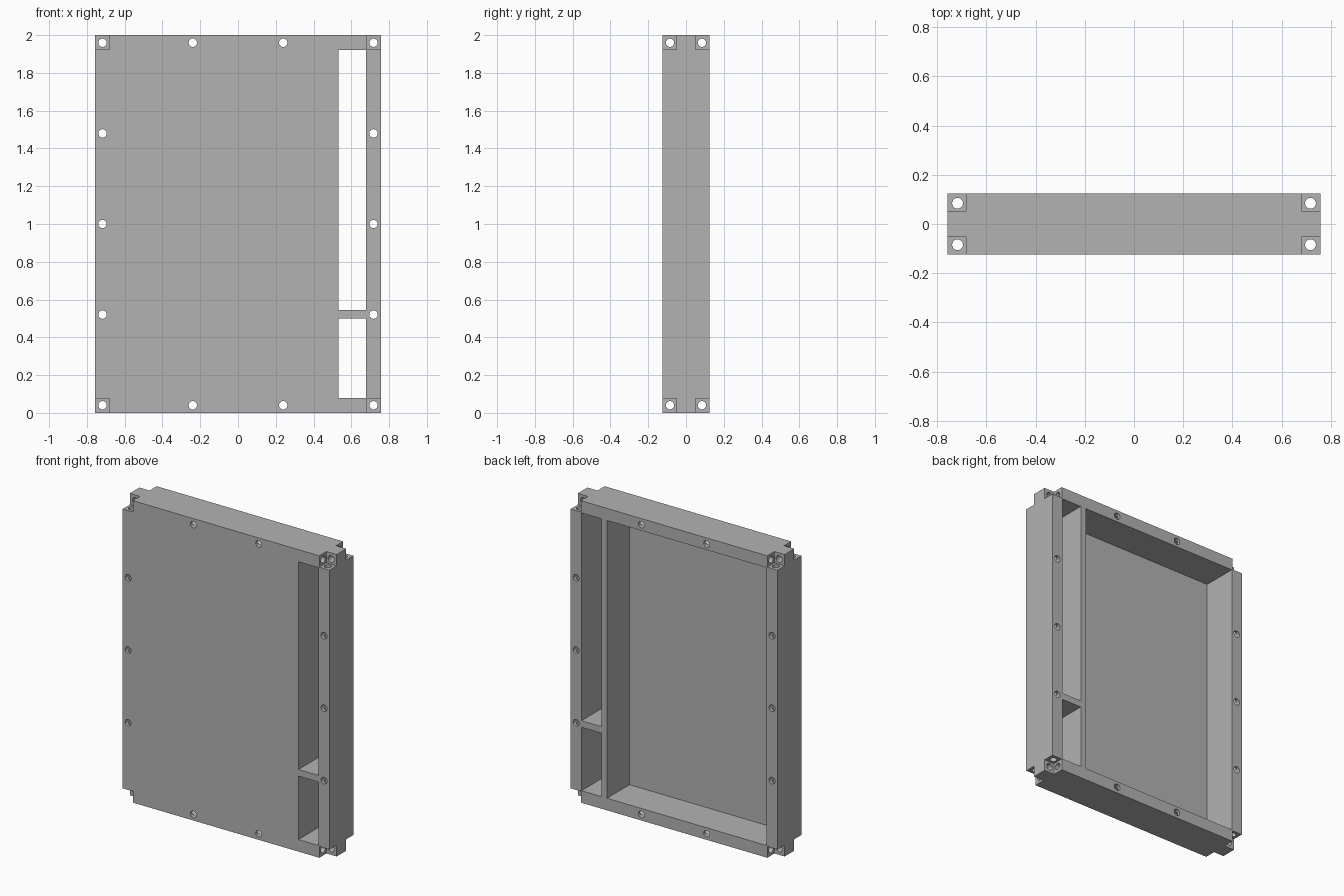
import bpy
import bmesh
from math import pi
from mathutils import Matrix, Vector

cube = bpy.data.objects.get("Cube")
if cube:
    bpy.data.objects.remove(cube, do_unlink=True)

# Overall sizes
W, D, H = 0.758, 0.125, 2.0        # half width, half depth, height
BAR, NOTCH, PLATE = 0.08, 0.075, 0.015
INSET, RADIUS = 0.0405, 0.022      # hole distance from the edges, hole radius
SLOT = 0.531                       # left panel edge next to the slots
WALL = 0.04                        # divider thickness
HX, HY = W - INSET, D - INSET
ENDS_Z = (INSET, H - INSET)

gray = bpy.data.materials.new("plain gray")
gray.use_nodes = True
color = (0.45, 0.45, 0.45, 1)
gray.diffuse_color = color
gray.node_tree.nodes["Principled BSDF"].inputs["Base Color"].default_value = color


def add_box(bm, lo, hi):
    lo, hi = Vector(lo), Vector(hi)
    m = Matrix.Translation((lo + hi) / 2) @ Matrix.Diagonal((*(hi - lo), 1))
    bmesh.ops.create_cube(bm, size=1, matrix=m)


def add_bore(bm, center, axis):
    turn = {"x": Matrix.Rotation(pi / 2, 4, "Y"),
            "y": Matrix.Rotation(pi / 2, 4, "X"),
            "z": Matrix.Identity(4)}[axis]
    bmesh.ops.create_cone(bm, cap_ends=True, segments=24, radius1=RADIUS, radius2=RADIUS,
                          depth=H * 1.5, matrix=Matrix.Translation(center) @ turn)


def make_object(name, bm):
    mesh = bpy.data.meshes.new(name)
    bm.to_mesh(mesh)
    bm.free()
    ob = bpy.data.objects.new(name, mesh)
    bpy.context.collection.objects.link(ob)
    return ob


# Solid panel
bm = bmesh.new()
add_box(bm, (-W, -D, 0), (W, D, H))
panel = make_object("panel_frame", bm)
panel.data.materials.append(gray)

# Back pocket, two through slots and eight corner notches
bm = bmesh.new()
add_box(bm, (BAR - W, PLATE - D, BAR), (SLOT - WALL, 2 * D, H - BAR))
for low, high in ((BAR, 0.5), (0.544, H - BAR)):
    add_box(bm, (SLOT, -2 * D, low), (W - BAR, 2 * D, high))
for sx in (-1, 1):
    for sy in (-1, 1):
        for z in (0, H):
            c = Vector((sx * W, sy * D, z))
            r = Vector((NOTCH,) * 3)
            add_box(bm, c - r, c + r)
cutters = [make_object("recess_cutter", bm)]

# Screw holes from front to back
bm = bmesh.new()
for z in ENDS_Z:
    for x in (-HX, -HX / 3, HX / 3, HX):
        add_bore(bm, (x, 0, z), "y")
for x in (-HX, HX):
    for z in (0.52, 1.0, 1.48):
        add_bore(bm, (x, 0, z), "y")
cutters.append(make_object("screw_hole_cutter", bm))

# Long bores across the width, then along the height
bm = bmesh.new()
for y in (-HY, HY):
    for z in ENDS_Z:
        add_bore(bm, (0, y, z), "x")
cutters.append(make_object("cross_bore_cutter", bm))
bm = bmesh.new()
for y in (-HY, HY):
    for x in (-HX, HX):
        add_bore(bm, (x, y, H / 2), "z")
cutters.append(make_object("upright_bore_cutter", bm))

# Cut the panel and drop the cutters
for cutter in cutters:
    cutter.hide_render = True
    mod = panel.modifiers.new(cutter.name, "BOOLEAN")
    mod.operation = "DIFFERENCE"
    mod.solver = "EXACT"
    mod.object = cutter
bpy.context.view_layer.update()
result = bpy.data.meshes.new_from_object(panel.evaluated_get(bpy.context.evaluated_depsgraph_get()))
panel.modifiers.clear()
panel.data = result
result.materials.clear()
result.materials.append(gray)
for poly in result.polygons:
    poly.material_index = 0
for cutter in cutters:
    bpy.data.objects.remove(cutter, do_unlink=True)

# Round bores shaded smooth, all edges kept sharp
bpy.ops.object.select_all(action="DESELECT")
panel.select_set(True)
bpy.context.view_layer.objects.active = panel
bpy.ops.object.shade_smooth_by_angle(angle=pi / 6)
